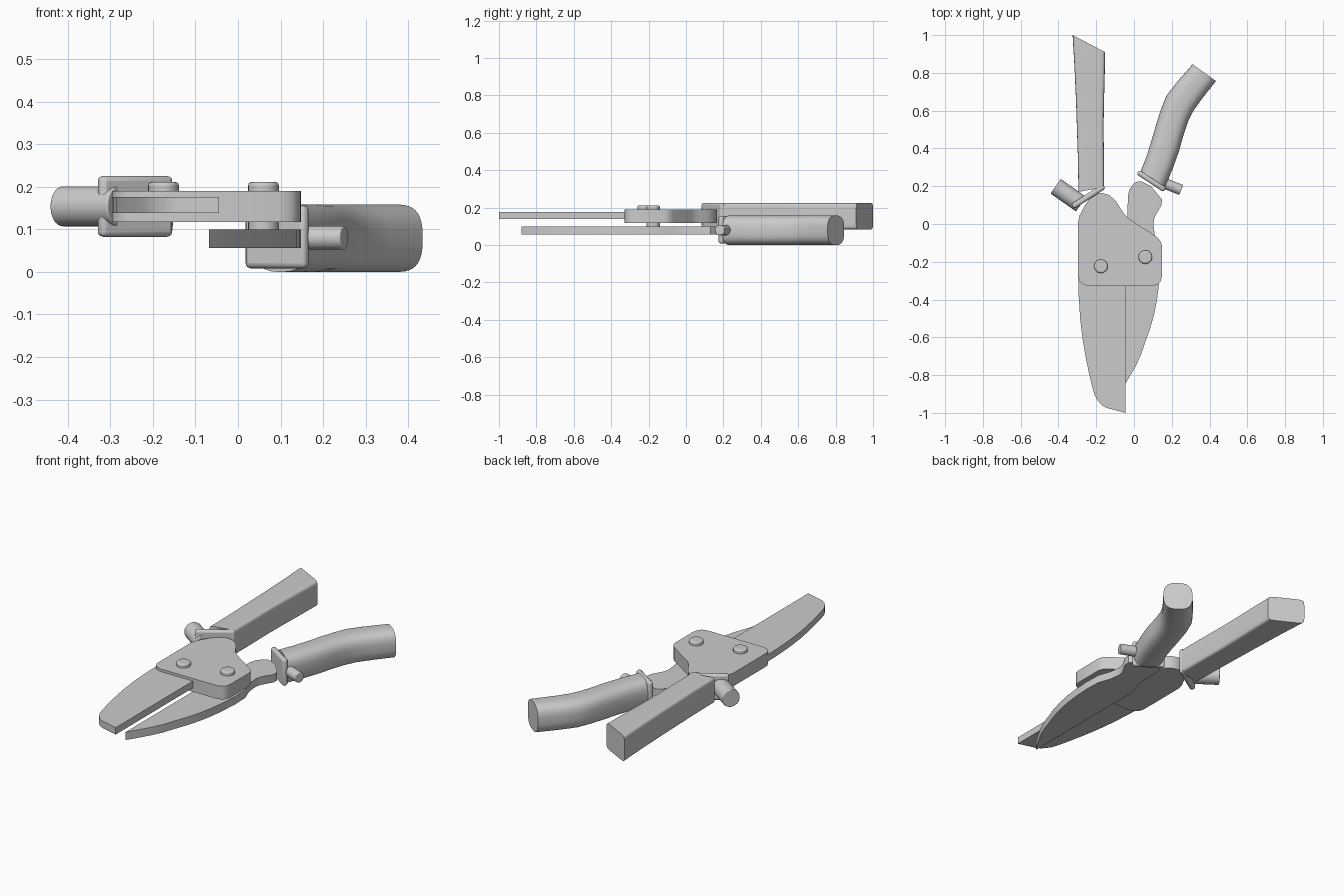
import bpy, bmesh, math
from mathutils import Vector, Matrix

if "Cube" in bpy.data.objects:
    bpy.data.objects.remove(bpy.data.objects["Cube"])

steel = bpy.data.materials.new("light grey")
steel.diffuse_color = (0.6, 0.6, 0.6, 1)
steel.use_nodes = True
steel.node_tree.nodes["Principled BSDF"].inputs["Base Color"].default_value = steel.diffuse_color


def finish(name, bm, bevel=0.0, angle=35):
    bmesh.ops.recalc_face_normals(bm, faces=bm.faces)
    me = bpy.data.meshes.new(name)
    bm.to_mesh(me)
    bm.free()
    ob = bpy.data.objects.new(name, me)
    bpy.context.collection.objects.link(ob)
    me.materials.append(steel)
    if bevel:
        mod = ob.modifiers.new("rounding", "BEVEL")
        mod.width, mod.segments, mod.limit_method = bevel, 3, "ANGLE"
    bpy.ops.object.select_all(action="DESELECT")
    ob.select_set(True)
    bpy.context.view_layer.objects.active = ob
    bpy.ops.object.shade_smooth_by_angle(angle=math.radians(angle))
    return ob


def slab(name, outline, z0, z1):
    """Flat plate cut from an outline."""
    bm = bmesh.new()
    face = bm.faces.new([bm.verts.new((x, y, z0)) for x, y in outline])
    new = bmesh.ops.extrude_face_region(bm, geom=[face])["geom"]
    bmesh.ops.translate(bm, vec=(0, 0, z1 - z0),
                        verts=[v for v in new if isinstance(v, bmesh.types.BMVert)])
    return finish(name, bm)


def rod(name, a, b, r, bevel=0.0):
    """Cylinder between two points."""
    a, b = Vector(a), Vector(b)
    bm = bmesh.new()
    rot = (b - a).to_track_quat("Z", "Y").to_matrix().to_4x4()
    bmesh.ops.create_cone(bm, cap_ends=True, segments=32, radius1=r, radius2=r,
                          depth=(b - a).length,
                          matrix=Matrix.Translation((a + b) / 2) @ rot)
    return finish(name, bm, bevel)


def collar(name, centre, direction, size):
    """Rounded guard plate standing across the end of a handle."""
    bm = bmesh.new()
    mat = (Matrix.Translation(centre)
           @ Matrix.Rotation(math.atan2(direction[1], direction[0]), 4, "Z")
           @ Matrix.Diagonal((*size, 1)))
    bmesh.ops.create_cube(bm, size=1, matrix=mat)
    return finish(name, bm, 0.012)


def grip(name, rows, z0, z1, power, n=40):
    """Loft through rows of left/right edge points with a superellipse section."""
    bm = bmesh.new()
    rings = []
    for lx, ly, rx, ry in rows:
        c = Vector(((lx + rx) / 2, (ly + ry) / 2, (z0 + z1) / 2))
        half = Vector(((rx - lx) / 2, (ry - ly) / 2, 0))
        ring = []
        for i in range(n):
            t = 2 * math.pi * (i + 0.5) / n
            u = math.copysign(abs(math.cos(t)) ** (2 / power), math.cos(t))
            w = math.copysign(abs(math.sin(t)) ** (2 / power), math.sin(t))
            ring.append(bm.verts.new(c + half * u + Vector((0, 0, (z1 - z0) / 2 * w))))
        rings.append(ring)
    for a, b in zip(rings, rings[1:]):
        for i in range(n):
            j = (i + 1) % n
            bm.faces.new((a[i], a[j], b[j], b[i]))
    bm.faces.new(rings[0])
    bm.faces.new(rings[-1])
    return finish(name, bm, angle=45)


# Pivot plate
slab("pivot_plate", [
    (-0.296, -0.28), (-0.287, -0.305), (-0.27, -0.32), (-0.243, -0.328),
    (0.1, -0.328), (0.125, -0.32), (0.14, -0.305), (0.147, -0.28),
    (0.148, -0.115), (0.14, -0.09), (0.12, -0.068), (-0.03, 0.03), (-0.05, 0.05),
    (-0.07, 0.08), (-0.095, 0.12), (-0.13, 0.153), (-0.17, 0.164),
    (-0.205, 0.157), (-0.235, 0.135), (-0.265, 0.09), (-0.288, 0.045),
    (-0.296, 0.01)], 0.117, 0.19)

# Blades
slab("upper_blade", [
    (-0.296, -0.25), (-0.293, -0.38), (-0.285, -0.5), (-0.272, -0.61),
    (-0.254, -0.714), (-0.238, -0.79), (-0.222, -0.86), (-0.207, -0.91),
    (-0.19, -0.937), (-0.17, -0.96), (-0.143, -0.974), (-0.045, -1.0),
    (-0.045, -0.25)], 0.138, 0.176)
slab("lower_blade", [
    (-0.068, -0.88), (-0.042, -0.84), (0.005, -0.76), (0.034, -0.7),
    (0.058, -0.63), (0.085, -0.555), (0.106, -0.48), (0.122, -0.4),
    (0.132, -0.32), (0.138, -0.22), (0.135, -0.13), (0.11, -0.06),
    (0.103, 0.0), (0.108, 0.035), (0.146, 0.1), (0.148, 0.13),
    (0.09, 0.2), (0.04, 0.225), (0.02, 0.226), (0.0, 0.215), (-0.025, 0.18),
    (-0.032, 0.15), (-0.036, 0.0), (-0.06, -0.07), (-0.068, -0.12)], 0.056, 0.1)

# Rivets, running down through the plate and the lower blade
rod("left_rivet", (-0.175, -0.224, 0.15), (-0.175, -0.224, 0.211), 0.036, 0.008)
rod("right_rivet", (0.06, -0.175, 0.07), (0.06, -0.175, 0.211), 0.036, 0.008)

# Left handle with its guard and peg
grip("left_handle", [
    (-0.294, 0.17, -0.158, 0.195), (-0.297, 0.35, -0.159, 0.35),
    (-0.302, 0.5, -0.161, 0.5), (-0.307, 0.65, -0.159, 0.64),
    (-0.315, 0.83, -0.155, 0.78), (-0.325, 1.0, -0.153, 0.91)],
    0.083, 0.225, 9)
collar("left_guard", (-0.242, 0.146, 0.154), (0.84, 0.545), (0.2, 0.03, 0.143))
rod("left_peg", (-0.415, 0.2, 0.154), (-0.28, 0.105, 0.154), 0.047, 0.004)

# Right handle with its guard and peg
grip("right_handle", [
    (0.035, 0.28, 0.165, 0.195), (0.065, 0.355, 0.208, 0.3),
    (0.092, 0.44, 0.24, 0.39), (0.115, 0.52, 0.262, 0.47),
    (0.14, 0.6, 0.287, 0.545), (0.172, 0.68, 0.315, 0.6),
    (0.23, 0.755, 0.358, 0.66), (0.31, 0.846, 0.434, 0.757)],
    0.0, 0.158, 2.8)
collar("right_guard", (0.092, 0.228, 0.082), (0.137, -0.09), (0.17, 0.028, 0.147))
rod("right_peg", (0.25, 0.18, 0.08), (0.1, 0.24, 0.08), 0.028, 0.004)
